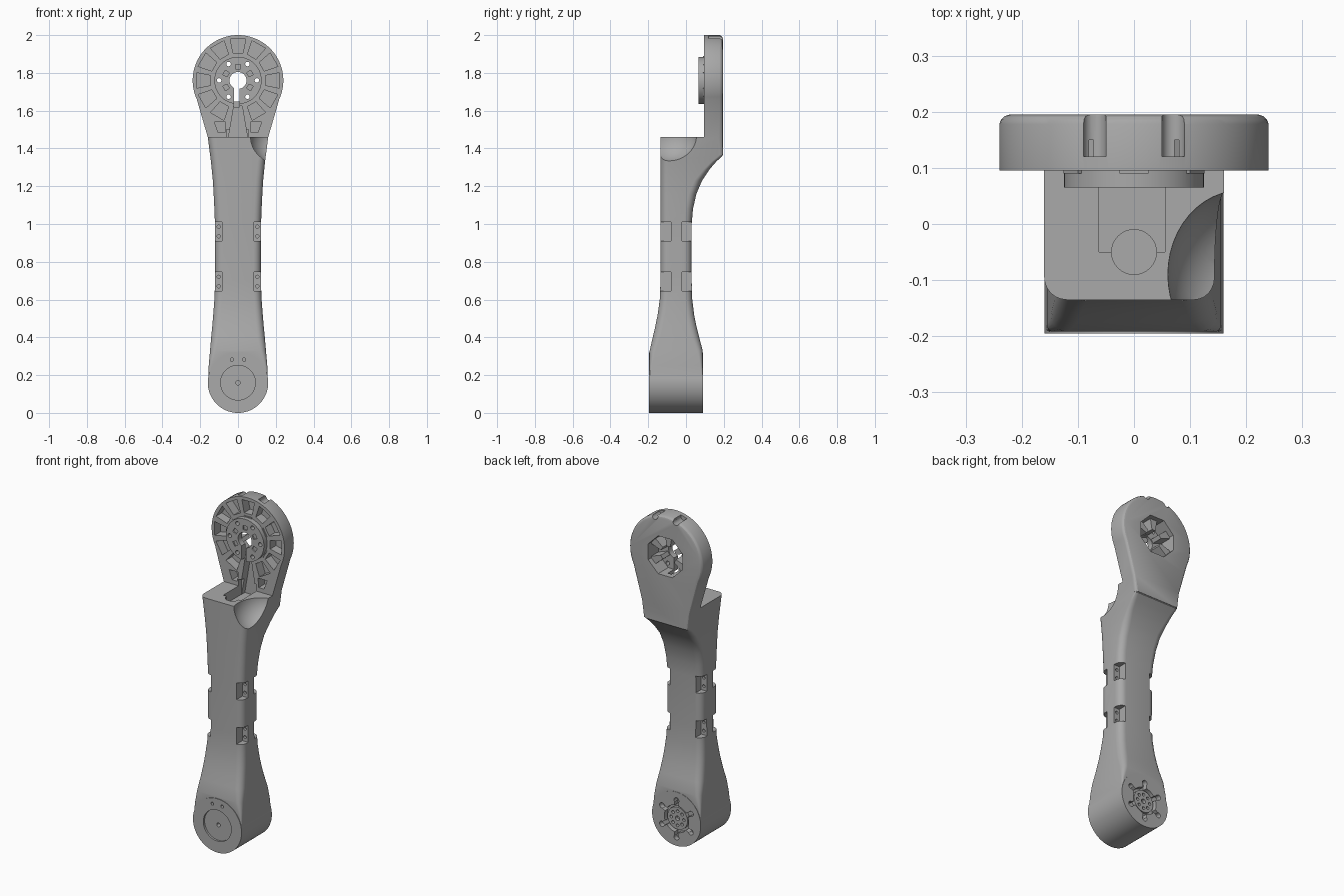
import bpy, bmesh
from math import sin, cos, pi, radians
from mathutils import Matrix, Vector

cube = bpy.data.objects.get("Cube")
if cube:
    bpy.data.objects.remove(cube, do_unlink=True)

grey = bpy.data.materials.new("machined_grey")
grey.use_nodes = True
grey.diffuse_color = (0.4, 0.4, 0.4, 1)
grey.node_tree.nodes["Principled BSDF"].inputs["Base Color"].default_value = (0.4, 0.4, 0.4, 1)


def finish(name, bm):
    bmesh.ops.recalc_face_normals(bm, faces=bm.faces)
    mesh = bpy.data.meshes.new(name)
    bm.to_mesh(mesh)
    bm.free()
    mesh.materials.append(grey)
    ob = bpy.data.objects.new(name, mesh)
    bpy.context.collection.objects.link(ob)
    return ob


def loft(name, rings):
    """Skin equal-length rings of points and cap both ends."""
    bm = bmesh.new()
    rows = [[bm.verts.new(p) for p in ring] for ring in rings]
    n = len(rows[0])
    for a, b in zip(rows, rows[1:]):
        for i in range(n):
            j = (i + 1) % n
            bm.faces.new((a[i], a[j], b[j], b[i]))
    bm.faces.new(rows[0])
    bm.faces.new(rows[-1])
    return finish(name, bm)


def prism(name, outline, y0, y1):
    return loft(name, [[(x, y, z) for x, z in outline] for y in (y0, y1)])


def circle(x, z, r, n=32):
    return [(x + r * cos(2 * pi * (i + .5) / n), z + r * sin(2 * pi * (i + .5) / n)) for i in range(n)]


def disc(name, x, z, r, y0, y1, n=32):
    return prism(name, circle(x, z, r, n), y0, y1)


def box(name, x0, x1, y0, y1, z0, z1):
    return prism(name, [(x0, z0), (x1, z0), (x1, z1), (x0, z1)], y0, y1)


def polar(cz, r, deg):
    return r * cos(radians(deg)), cz + r * sin(radians(deg))


def sector(cz, deg, r0, r1, half0, half1):
    """Trapezoid pointing away from the centre."""
    d = Vector((cos(radians(deg)), sin(radians(deg))))
    t = Vector((-d.y, d.x))
    c = Vector((0, cz))
    return [tuple(c + d * r + t * s) for r, s in ((r0, -half0), (r1, -half1), (r1, half1), (r0, half0))]


def combine(target, tool, operation="DIFFERENCE"):
    tool.hide_render = True
    mod = target.modifiers.new("combine", "BOOLEAN")
    mod.operation, mod.solver, mod.object = operation, "EXACT", tool
    bpy.context.view_layer.objects.active = target
    bpy.ops.object.modifier_apply(modifier=mod.name)
    bpy.data.objects.remove(tool, do_unlink=True)


def section(z, w, yf, yb, rf, rb):
    """Rounded rectangle with separate front and back corner radii."""
    pts = []
    for sx, y, r, start in ((1, yb, rb, 0), (-1, yb, rb, 90), (-1, yf, rf, 180), (1, yf, rf, 270)):
        cy = y - r if y == yb else y + r
        for k in range(7):
            a = radians(start + 15 * k)
            pts.append((sx * (w - r) + r * cos(a), cy + r * sin(a), z))
    return pts


# Arm: height, half width, front y, back y, front radius, back radius
stations = [(.16, .158, -.192, .088, .004, .004), (.25, .155, -.192, .088, .012, .012),
            (.33, .148, -.192, .088, .03, .03), (.40, .142, -.176, .070, .04, .04),
            (.46, .136, -.162, .055, .04, .04), (.52, .131, -.150, .043, .04, .04),
            (.60, .125, -.139, .033, .04, .04), (.70, .121, -.135, .030, .04, .04),
            (1.0, .122, -.135, .030, .04, .04), (1.08, .125, -.135, .037, .04, .04),
            (1.16, .129, -.135, .055, .04, .04), (1.23, .133, -.135, .085, .04, .04),
            (1.29, .139, -.135, .125, .04, .03), (1.33, .143, -.135, .160, .04, .025),
            (1.36, .147, -.135, .192, .04, .02), (1.46, .160, -.135, .192, .04, .02)]
arm = loft("arm_link", [section(*s) for s in stations])

# Base hub
BASE, HEAD = .16, 1.76
combine(arm, disc("base_hub", 0, BASE, .16, -.195, .09, 96), "UNION")

# Head plate with softened back edge
arc = [polar(HEAD, .24, -25 + 230 * i / 64) for i in range(65)]
outline = arc + [(-.198, 1.59), (-.16, 1.46), (-.147, 1.365), (.147, 1.365), (.16, 1.46), (.198, 1.59)]
rings = []
for y, inset in ((.095, 0), (.178, 0), (.186, .003), (.192, .009), (.195, .018)):
    s = 1 - inset / .24
    rings.append([(x * s, y, 1.74 + (z - 1.74) * (s if z > 1.5 else 1)) for x, z in outline])
combine(arm, loft("head_plate", rings), "UNION")
combine(arm, disc("boss", 0, HEAD, .125, .065, .11, 64), "UNION")

# Rear cavity in the head, then radial ribs
combine(arm, disc("cavity", 0, HEAD, .122, .1, .25, 8))
for k in range(6):
    if k != 4:
        combine(arm, prism("rib", sector(HEAD, 30 + 60 * k, .05, .13, .012, .026), .09, .165), "UNION")

# Bore, keyway, face recess and bolt holes of the boss
combine(arm, disc("bore", 0, HEAD, .045, 0, .3))
combine(arm, box("keyway", -.022, .008, 0, .16, 1.62, HEAD))
for k in range(6):
    x, z = polar(HEAD, .1, 60 * k)
    combine(arm, disc("bolt_hole", x, z, .012, 0, .3, 16))
    if k != 4:
        combine(arm, prism("boss_notch", sector(HEAD, 30 + 60 * k, .06, .085, .012, .014), .05, .073))

# Ring of lightening pockets
for k in range(-5, 6):
    combine(arm, prism("pocket", sector(HEAD, 90 + 30 * k, .145, .22, .026, .041), .05, .15))
for s in (-1, 1):
    low = [(s * .07, 1.485), (s * .105, 1.485), (s * .125, 1.54), (s * .065, 1.54)]
    combine(arm, prism("low_pocket", low, .05, .15))
    # Rim notches at the back
    x, z = s * .07, 1.985
    combine(arm, prism("rim_notch", circle(x, z, .02, 24), .12, .25))
    combine(arm, box("rim_notch_top", x - .02, x + .02, .12, .25, z, 2.1))

# Cable channel from the shelf to the boss
channel = [(-.06, 1.4), (.06, 1.4), (.022, 1.625), (-.022, 1.625)]
combine(arm, prism("channel", channel, .05, .15))
combine(arm, box("shelf_slot", -.062, .055, -.05, .12, 1.4, 1.5))
bm = bmesh.new()
bmesh.ops.create_cone(bm, cap_ends=True, segments=32, radius1=.04, radius2=.04, depth=.3,
                      matrix=Matrix.Translation((0, -.05, 1.4)))
combine(arm, finish("cable_hole", bm))

# Scoop on the left shoulder
bm = bmesh.new()
bmesh.ops.create_uvsphere(bm, u_segments=48, v_segments=24, radius=1,
                          matrix=Matrix.Translation((.19, -.09, 1.465)) @ Matrix.Diagonal((.13, .15, .14, 1)))
bmesh.ops.delete(bm, geom=[v for v in bm.verts if v.co.y > .09], context="VERTS")
combine(arm, finish("scoop", bm))

# Corner notches along the arm, each with two screw holes
for sx in (-1, 1):
    for z in (.695, .96):
        for y0, y1, floor in ((-.2, -.08, -.08), (-.022, .1, -.022)):
            combine(arm, box("notch", sx * .085, sx * .2, y0, y1, z - .05, z + .05))
            for dz in (-.025, .025):
                combine(arm, disc("notch_hole", sx * .102, z + dz, .009, floor - .015, floor + .015, 12))

# Front of the base hub
combine(arm, disc("cover_recess", 0, BASE, .092, -.25, -.183, 64))
combine(arm, disc("cover_hole", 0, BASE, .012, -.25, -.15, 16))
for s in (-1, 1):
    combine(arm, disc("pin_hole", s * .032, .282, .009, -.25, -.17, 16))

# Back of the base hub: lobed recess and output disc
combine(arm, disc("output_recess", 0, BASE, .08, .06, .2, 64))
for k in range(6):
    combine(arm, prism("lobe", sector(BASE, 30 + 60 * k, .07, .11, .012, .012), .06, .2))
    x, z = polar(BASE, .11, 30 + 60 * k)
    combine(arm, disc("lobe_end", x, z, .016, .06, .2, 16))
output = disc("output_disc", 0, BASE, .066, .05, .08, 48)
combine(output, disc("centre_hole", 0, BASE, .014, .06, .1, 16))
for k in range(8):
    x, z = polar(BASE, .042, 45 * k)
    combine(output, disc("output_hole", x, z, .009, .06, .1, 12))

# Shading
for ob in (arm, output):
    bpy.ops.object.select_all(action="DESELECT")
    ob.select_set(True)
    bpy.context.view_layer.objects.active = ob
    bpy.ops.object.shade_smooth_by_angle(angle=radians(25))
